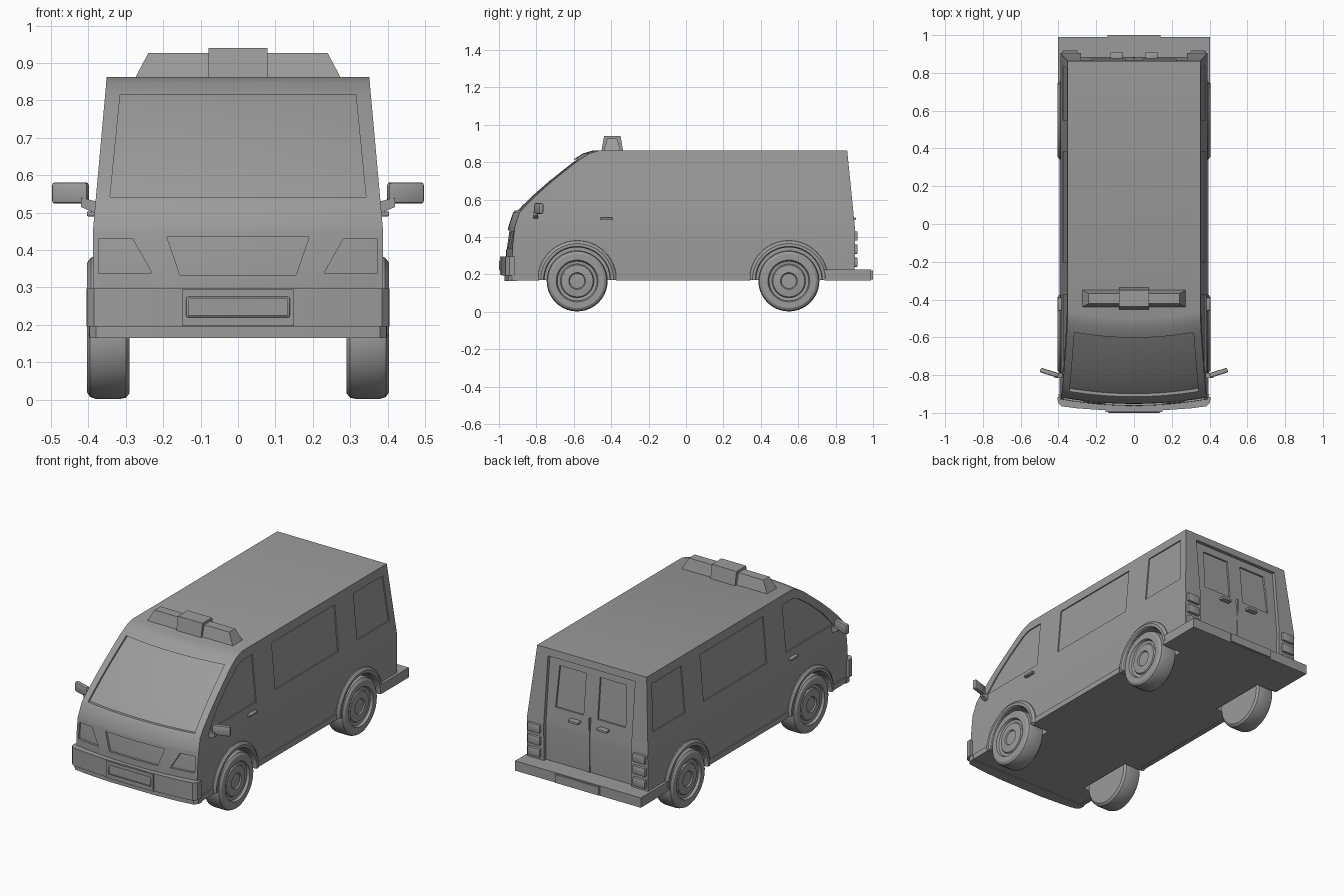
import bpy, bmesh, math
from mathutils import Vector, Matrix

old = bpy.data.objects.get("Cube")
if old:
    bpy.data.objects.remove(old, do_unlink=True)

grey = bpy.data.materials.new("plain_grey")
grey.use_nodes = True
colour = (0.33, 0.33, 0.33, 1)
grey.diffuse_color = colour
grey.node_tree.nodes["Principled BSDF"].inputs["Base Color"].default_value = colour


def finish(name, bm):
    bmesh.ops.recalc_face_normals(bm, faces=bm.faces)
    mesh = bpy.data.meshes.new(name)
    bm.to_mesh(mesh)
    bm.free()
    mesh.materials.append(grey)
    ob = bpy.data.objects.new(name, mesh)
    bpy.context.collection.objects.link(ob)
    return ob


def add_prism(bm, pts, axis, a, b):
    """Extrude a flat outline along an axis from a to b."""
    put = {"x": lambda u, v, t: (t, u, v), "y": lambda u, v, t: (u, t, v),
           "z": lambda u, v, t: (u, v, t)}[axis]
    rings = [[bm.verts.new(put(u, v, t)) for u, v in pts] for t in (a, b)]
    for ring in rings:
        bm.faces.new(ring)
    for i in range(len(pts)):
        j = (i + 1) % len(pts)
        bm.faces.new((rings[0][i], rings[0][j], rings[1][j], rings[1][i]))


def prisms(name, outlines, axis, *spans):
    bm = bmesh.new()
    for pts in outlines:
        for a, b in spans:
            add_prism(bm, pts, axis, a, b)
    return finish(name, bm)


def rect(u0, u1, v0, v1):
    return [(u0, v0), (u1, v0), (u1, v1), (u0, v1)]


def flip(pts):
    return [(-u, v) for u, v in pts]


def box(name, x, y, z, taper=(0, 0), bevel=0, turn=None):
    """Box between limits, with its top drawn in by taper and rounded edges."""
    bm = bmesh.new()
    bmesh.ops.create_cube(bm, size=1)
    for v in bm.verts:
        if v.co.z > 0:
            v.co.x *= 1 - 2 * taper[0] / (x[1] - x[0])
            v.co.y *= 1 - 2 * taper[1] / (y[1] - y[0])
        v.co = Vector([c * (s[1] - s[0]) for c, s in zip(v.co, (x, y, z))])
    if bevel:
        bmesh.ops.bevel(bm, geom=bm.edges[:], offset=bevel, segments=2, affect="EDGES", profile=0.5)
    if turn:
        bmesh.ops.rotate(bm, verts=bm.verts, matrix=Matrix.Rotation(turn, 3, "Z"))
    bmesh.ops.translate(bm, verts=bm.verts, vec=[(s[0] + s[1]) / 2 for s in (x, y, z)])
    return finish(name, bm)


def lathe(name, profile, side, y, z, steps, angle):
    """Spin (radius, x) points around a wheel axle."""
    bm = bmesh.new()
    verts = [bm.verts.new((side * x, y + r, z)) for r, x in profile]
    edges = [bm.edges.new(p) for p in zip(verts, verts[1:])]
    bmesh.ops.spin(bm, geom=verts + edges, cent=(0, y, z), axis=(1, 0, 0),
                   angle=angle, steps=steps)
    bmesh.ops.remove_doubles(bm, verts=bm.verts, dist=0.0005)
    return finish(name, bm)


def cut(target, cutter):
    mod = target.modifiers.new("cut", "BOOLEAN")
    mod.operation, mod.solver, mod.object = "DIFFERENCE", "EXACT", cutter
    bpy.context.view_layer.objects.active = target
    bpy.ops.object.modifier_apply(modifier=mod.name)
    bpy.data.objects.remove(cutter, do_unlink=True)


# Body shell: side profile spread over the width, tapered and bowed at the nose
PROFILE = [(0.9, 0.17), (0.905, 0.43), (0.862, 0.862), (-0.5, 0.862), (-0.55, 0.847),
           (-0.61, 0.81), (-0.74, 0.707), (-0.82, 0.637), (-0.885, 0.575), (-0.925, 0.53),
           (-0.95, 0.455), (-0.962, 0.35), (-0.965, 0.17)]


def half_width(z):
    return 0.388 - 0.037 * max(0, z - 0.45) / 0.412


def shell(name, depth=0):
    bm = bmesh.new()
    n = 12
    cols = [[bm.verts.new((2 * i / n - 1, y, z)) for y, z in PROFILE] for i in range(n + 1)]
    for a, b in zip(cols, cols[1:]):
        for i in range(len(a)):
            bm.faces.new((a[i - 1], a[i], b[i], b[i - 1]))
    bm.faces.new(cols[0])
    bm.faces.new(cols[-1])
    bmesh.ops.bisect_plane(bm, geom=bm.verts[:] + bm.edges[:] + bm.faces[:],
                           plane_co=(0, 0, 0.45), plane_no=(0, 0, 1))
    for v in bm.verts:
        if v.co.y < -0.4:
            v.co.y += 0.035 * v.co.x ** 2
        v.co.x *= half_width(v.co.z)
    bmesh.ops.recalc_face_normals(bm, faces=bm.faces)
    bm.normal_update()
    moves = [(v, v.normal * v.calc_shell_factor() * depth) for v in bm.verts]
    for v, m in moves:
        v.co -= m
    return finish(name, bm)


body = shell("van_body")


def recess(outlines, axis, depth, *spans):
    """Sink outlined panels into the body, following its surface."""
    cutter = prisms("panel_cutter", outlines, axis, *spans)
    cut(cutter, shell("inner_shell", depth))
    cut(body, cutter)


# Side windows
front_window = [(-0.805, 0.54), (-0.375, 0.54), (-0.375, 0.81), (-0.475, 0.81),
                (-0.52, 0.792), (-0.62, 0.72), (-0.72, 0.635)]
rear_window = [(0.55, 0.545), (0.845, 0.545), (0.82, 0.81), (0.55, 0.81)]
recess([front_window, rect(-0.2, 0.38, 0.545, 0.81), rear_window], "x", 0.007,
       (0.2, 0.6), (-0.6, -0.2))

# Windscreen, grille and headlights
windscreen = [(-0.342, 0.542), (0.342, 0.542), (0.315, 0.815), (-0.315, 0.815)]
grille = [(-0.155, 0.333), (0.155, 0.333), (0.19, 0.435), (-0.19, 0.435)]
headlight = [(0.23, 0.338), (0.373, 0.338), (0.373, 0.43), (0.282, 0.43)]
recess([windscreen, grille, headlight, flip(headlight)], "y", 0.012, (-1.5, -0.3))

# Back doors and their windows
recess([rect(-0.28, 0.28, 0.2, 0.82)], "y", 0.02, (0.6, 1.5))
door_window = [(0.045, 0.54), (0.225, 0.54), (0.215, 0.775), (0.045, 0.775)]
recess([door_window, flip(door_window)], "y", 0.03, (0.6, 1.5))

# Bumpers and sills
nose = [(0.405, -0.915), (0.403, -0.945), (0.385, -0.965), (0.3, -0.976), (0.15, -0.986)]
outline = nose + flip(nose)[::-1]
prisms("front_bumper", [outline], "z", (0.195, 0.297))
prisms("front_lip", [[(u * 0.985, v + 0.015) for u, v in outline]], "z", (0.165, 0.195))
box("front_plate_mount", (-0.15, 0.15), (-0.995, -0.95), (0.197, 0.295))
holder = box("front_plate", (-0.14, 0.14), (-1, -0.96), (0.218, 0.277), bevel=0.008)
cut(holder, box("plate_cutter", (-0.132, 0.132), (-1.1, -0.994), (0.226, 0.269)))
box("rear_bumper", (-0.403, 0.403), (0.74, 0.99), (0.168, 0.225))
box("rear_plate", (-0.14, 0.14), (0.97, 1), (0.172, 0.22))
box("door_middle_seam", (-0.003, 0.003), (0.86, 0.887), (0.225, 0.54))

WHEELS = {"front": -0.582, "rear": 0.55}
TYRE = [(0, 0.29), (0.148, 0.29), (0.16, 0.3), (0.163, 0.315), (0.163, 0.38), (0.158, 0.395),
        (0.145, 0.404), (0.112, 0.404), (0.106, 0.39), (0.09, 0.387), (0.085, 0.394),
        (0.045, 0.398), (0.04, 0.391), (0, 0.391)]
FLARE = [(0.216, 0.37), (0.21, 0.393), (0.195, 0.404), (0.18, 0.404), (0.175, 0.396),
         (0.175, 0.36)]

for side, label in ((1, "left"), (-1, "right")):
    def span(a, b):
        return tuple(sorted((side * a, side * b)))

    # Wheels, wheel wells and arches
    for end, y in WHEELS.items():
        well = [(y + 0.175 * math.cos(t * math.pi / 16), 0.17 + 0.175 * math.sin(t * math.pi / 16))
                for t in range(32)]
        cutter = prisms("well_cutter", [well], "x", span(0.275, 0.5))
        cut(body, cutter)
        if end == "rear":
            bumper = bpy.data.objects["rear_bumper"]
            cut(bumper, prisms("bumper_cutter", [well], "x", span(0.275, 0.5)))
        lathe(f"{end}_{label}_wheel", TYRE, side, y, 0.165, 40, 2 * math.pi)
        lathe(f"{end}_{label}_arch", FLARE, side, y, 0.17, 24, math.pi)

    box(f"{label}_sill", span(0.37, 0.395), (-0.375, 0.345), (0.168, 0.2))
    box(f"{label}_front_sill", span(0.37, 0.395), (-0.93, -0.785), (0.168, 0.2))

    # Door handles
    box(f"{label}_door_handle", span(0.37, 0.404), (-0.46, -0.39), (0.49, 0.503), bevel=0.003)
    box(f"{label}_back_handle", span(0.06, 0.125), (0.865, 0.908), (0.49, 0.505), bevel=0.004)

    # Wing mirrors
    box(f"{label}_mirror", span(0.398, 0.498), (-0.8, -0.775), (0.524, 0.581), bevel=0.008,
        turn=side * 0.3)
    arm = [(side * x, z) for x, z in ((0.36, 0.525), (0.385, 0.5), (0.42, 0.515), (0.42, 0.54))]
    prisms(f"{label}_mirror_arm", [arm], "y", (-0.815, -0.79))

    # Tail lights
    for i in range(3):
        z = 0.24 + i * 0.07
        box(f"{label}_tail_light_{i + 1}", span(0.298, 0.378), (0.88, 0.918), (z, z + 0.05),
            bevel=0.005)

# Roof light bar
box("light_bar", (-0.275, 0.275), (-0.44, -0.35), (0.86, 0.926), taper=(0.035, 0.018))
box("light_bar_centre", (-0.079, 0.079), (-0.452, -0.336), (0.86, 0.94), taper=(0, 0.014))

# Smooth shading with sharp edges kept
bpy.ops.object.select_all(action="DESELECT")
for ob in bpy.context.scene.objects:
    if ob.type == "MESH":
        ob.select_set(True)
bpy.context.view_layer.objects.active = body
bpy.ops.object.shade_smooth_by_angle(angle=math.radians(28))
